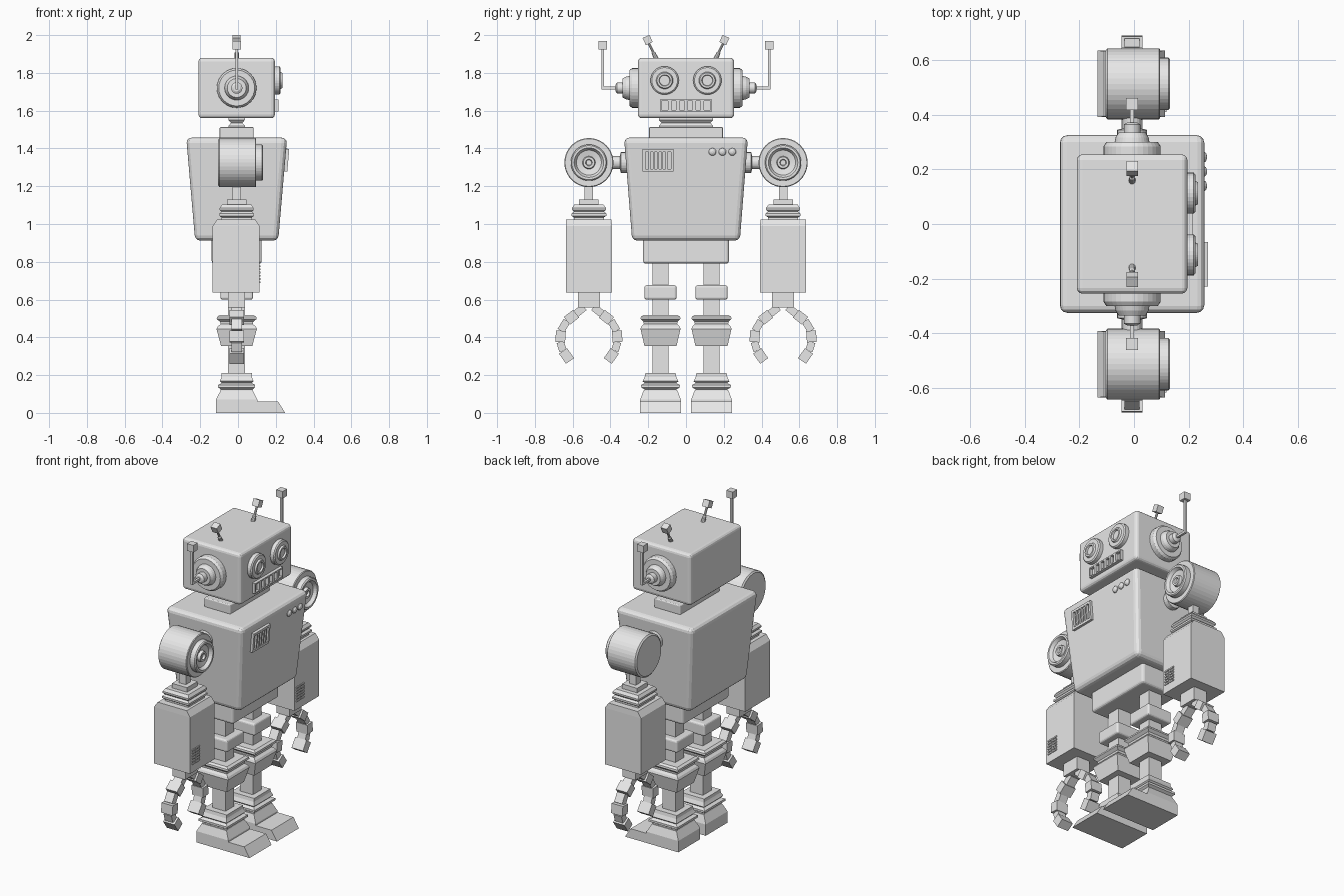
import bpy, bmesh, math
from mathutils import Matrix, Vector

CX = -0.007  # centre line of the body in x
grey = bpy.data.materials.new("grey metal")
grey.diffuse_color = (0.8, 0.8, 0.8, 1)


def finish(name, bm, M, bevel=0.0):
    bmesh.ops.recalc_face_normals(bm, faces=bm.faces)
    me = bpy.data.meshes.new(name)
    bm.to_mesh(me)
    bm.free()
    ob = bpy.data.objects.new(name, me)
    ob.matrix_world = M
    me.materials.append(grey)
    bpy.context.collection.objects.link(ob)
    if bevel:
        b = ob.modifiers.new("bevel", 'BEVEL')
        b.width, b.segments, b.limit_method = bevel, 3, 'ANGLE'
        b.angle_limit = math.radians(50)
    return ob


def skin(rings):
    bm = bmesh.new()
    rs = [[bm.verts.new(p) for p in ring] for ring in rings]
    n = len(rs[0])
    for a, b in zip(rs, rs[1:]):
        for i in range(n):
            j = (i + 1) % n
            bm.faces.new((a[i], a[j], b[j], b[i]))
    bm.faces.new(rs[0])
    bm.faces.new(rs[-1])
    return bm


def stack(name, levels, M, bevel=0.0):
    """Square-section tower: levels are (z, half x, half y)."""
    return finish(name, skin([[(-x, -y, z), (x, -y, z), (x, y, z), (-x, y, z)]
                              for z, x, y in levels]), M, bevel)


def at(x, y, z):
    return Matrix.Translation((x, y, z))


def box(name, size, M, bevel=0.0):
    x, y, z = (s / 2 for s in size)
    return stack(name, [(-z, x, y), (z, x, y)], M, bevel)


def lathe(name, profile, origin, axis, sides=32):
    """Turned part: profile is (radius, height along axis)."""
    rings = [[(r * math.cos(2 * math.pi * i / sides), r * math.sin(2 * math.pi * i / sides), h)
              for i in range(sides)] for r, h in profile]
    M = at(*origin) @ Vector(axis).to_track_quat('Z', 'Y').to_matrix().to_4x4()
    return finish(name, skin(rings), M)


def link(name, a, b, wx, wy, x=CX):
    """Box between two (y, z) points."""
    dy, dz = b[0] - a[0], b[1] - a[1]
    M = at(x, (a[0] + b[0]) / 2, (a[1] + b[1]) / 2) @ Matrix.Rotation(math.atan2(-dy, dz), 4, 'X')
    return box(name, (wx, wy, math.hypot(dy, dz)), M)


def grille(name, M, w, h, d, bars, rim):
    """Framed plate with upright bars, facing local +x."""
    box(name + "_back", (d, w, h), M @ at(-d * 0.6, 0, 0))
    for s in (-1, 1):
        box(name + "_side", (d, rim, h), M @ at(0, s * (w - rim) / 2, 0))
        box(name + "_rail", (d, w - 2 * rim, rim), M @ at(0, 0, s * (h - rim) / 2))
    step = (w - 2 * rim) / bars
    for i in range(1, bars):
        box(name + "_bar", (d, step * 0.4, h - 2 * rim), M @ at(0, -w / 2 + rim + i * step, 0))


# Head, mouth and neck
box("head", (0.405, 0.51, 0.32), at(CX, 0, 1.72), 0.02)
grille("mouth", at(0.2, 0, 1.628), 0.275, 0.064, 0.03, 6, 0.008)
stack("neck_upper", [(1.5, 0.043, 0.143), (1.52, 0.043, 0.143), (1.535, 0.03, 0.13),
                     (1.55, 0.043, 0.143), (1.57, 0.043, 0.143)], at(CX, 0, 0))
box("neck_base", (0.18, 0.39, 0.06), at(CX, 0, 1.483), 0.006)

# Torso and hips
stack("torso", [(0.912, 0.22, 0.285), (1.457, 0.267, 0.328)], at(CX, 0, 0), 0.028)
box("hips", (0.265, 0.455, 0.15), at(CX, 0, 0.865), 0.015)


def chest(y, z):
    return at(0.213 + (z - 0.912) * 0.0862, y, z) @ Matrix.Rotation(0.086, 4, 'Y')


# Chest details
grille("chest_vent", chest(-0.148, 1.338) @ at(0.004, 0, 0), 0.163, 0.12, 0.025, 6, 0.014)
for y in (0.14, 0.193, 0.245):
    M = chest(y, 1.382)
    lathe("chest_button", [(0.02, -0.01), (0.02, 0.004), (0.014, 0.011), (0.005, 0.014)],
          M.translation, M.col[0].xyz, 16)

for s in (-1, 1):
    # Eyes
    lathe("eye", [(0.075, -0.01), (0.075, 0.024), (0.068, 0.03), (0.045, 0.03),
                  (0.04, 0.04), (0.03, 0.04), (0.027, 0.03)], (0.195, s * 0.113, 1.76), (1, 0, 0))

    # Ears with bent aerials
    lathe("ear", [(0.105, 0.24), (0.105, 0.285), (0.095, 0.3), (0.064, 0.3), (0.06, 0.318),
                  (0.05, 0.335), (0.03, 0.335), (0.03, 0.365), (0.018, 0.372)],
          (CX, 0, 1.72), (0, s, 0))
    link("ear_aerial_arm", (s * 0.36, 1.72), (s * 0.446, 1.72), 0.014, 0.014)
    link("ear_aerial_rod", (s * 0.44, 1.713), (s * 0.44, 1.93), 0.014, 0.014)
    box("ear_aerial_tip", (0.044, 0.044, 0.044), at(CX, s * 0.44, 1.947))

    # Tilted aerials on top of the head
    a, b = Vector((CX, s * 0.155, 1.87)), Vector((CX, s * 0.196, 1.955))
    lathe("top_aerial_rod", [(0.013, 0), (0.011, 0.04), (0.007, 0.045), (0.007, 0.1)], a, b - a, 10)
    link("top_aerial_tip", (s * 0.194, 1.955), (s * 0.212, 1.993), 0.042, 0.04)

    # Shoulders: sockets and drums with dished front caps
    lathe("shoulder_socket", [(0.055, 0.29), (0.055, 0.345), (0.035, 0.35), (0.035, 0.42)],
          (CX, 0, 1.325), (0, s, 0), 24)
    Y = s * 0.514
    lathe("shoulder", [(0.12, -0.105), (0.13, -0.098), (0.13, 0.092), (0.126, 0.096), (0.096, 0.096),
                       (0.096, 0.126), (0.09, 0.132), (0.078, 0.132), (0.066, 0.112),
                       (0.034, 0.105), (0.03, 0.122), (0.018, 0.122), (0.014, 0.11)],
          (0, Y, 1.325), (1, 0, 0), 40)

    # Arm: rod, bellows, forearm, wrist
    box("upper_arm", (0.045, 0.045, 0.12), at(CX, Y, 1.16))
    stack("elbow_bellows", [(1.13, 0.052, 0.052), (1.102, 0.052, 0.052), (1.102, 0.078, 0.078),
                            (1.085, 0.09, 0.09), (1.075, 0.09, 0.09), (1.065, 0.08, 0.08),
                            (1.055, 0.092, 0.092), (1.043, 0.092, 0.092), (1.035, 0.08, 0.08),
                            (1.015, 0.08, 0.08)], at(CX, Y, 0))
    stack("forearm", [(0.638, 0.124, 0.122), (0.99, 0.124, 0.122), (1.025, 0.1, 0.12)], at(CX - 0.003, Y, 0))
    for i in range(6):
        for k in (-0.021, 0.021):
            box("forearm_vent_slat", (0.008, 0.034, 0.009), at(0.115, Y - 0.066 + k, 0.692 + i * 0.017))
    box("wrist", (0.09, 0.118, 0.085), at(CX, Y, 0.6))

    # Two jointed curved claws per hand
    path = [(0.025, 0.56), (0.068, 0.525), (0.117, 0.487), (0.148, 0.435),
            (0.152, 0.375), (0.137, 0.328), (0.1, 0.275)]
    for f in (-1, 1):
        for i, (p, q) in enumerate(zip(path, path[1:])):
            w, t = ((0.055, 0.04), (0.078, 0.052))[i % 2]
            link("claw_segment", (Y + f * p[0], p[1]), (Y + f * q[0], q[1]), w, t)

    # Leg: post, thigh band, knee, ankle
    Y = s * 0.135
    box("leg_post", (0.09, 0.086, 0.7), at(CX, Y, 0.5))
    box("thigh_band", (0.172, 0.17, 0.076), at(CX, Y, 0.638), 0.012)
    stack("knee", [(0.355, 0.083, 0.085), (0.445, 0.107, 0.106), (0.458, 0.1, 0.1), (0.47, 0.085, 0.088),
                   (0.483, 0.088, 0.09), (0.497, 0.106, 0.106), (0.508, 0.104, 0.104),
                   (0.518, 0.09, 0.092)], at(CX, Y, 0))
    stack("ankle_bellows", [(0.1, 0.085, 0.085), (0.125, 0.085, 0.085), (0.135, 0.098, 0.102),
                            (0.148, 0.098, 0.102), (0.158, 0.08, 0.084), (0.168, 0.09, 0.095),
                            (0.178, 0.085, 0.09), (0.19, 0.08, 0.084), (0.21, 0.08, 0.08)], at(CX, Y, 0))

    # Foot with a sloping toe
    stack("foot", [(0, 0.11, 0.108), (0.07, 0.11, 0.108), (0.118, 0.085, 0.09)], at(CX, Y, 0))
    toe = [(0.09, 0), (0.25, 0), (0.212, 0.06), (0.09, 0.06)]
    finish("toe", skin([[(x, y, z) for x, z in toe] for y in (-0.108, 0.108)]), at(0, Y, 0))
